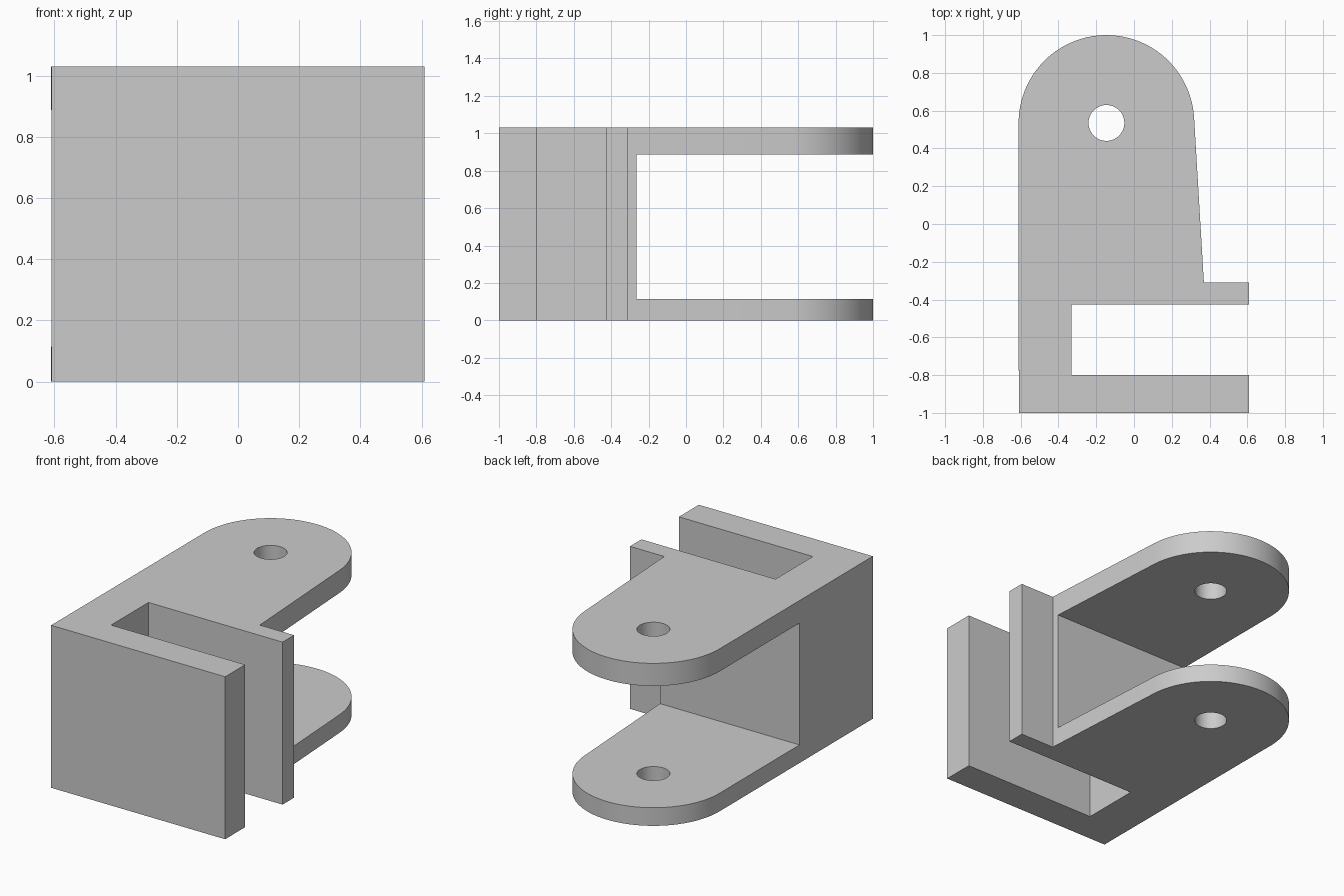
import bpy, bmesh, math

cube = bpy.data.objects.get("Cube")
if cube:
    bpy.data.objects.remove(cube, do_unlink=True)

HEIGHT = 1.03
EYE_X, EYE_Y, EYE_R = -0.146, 0.535, 0.465

grey = bpy.data.materials.new("plain grey")
grey.use_nodes = True
colour = (0.6, 0.6, 0.6, 1)
grey.diffuse_color = colour
grey.node_tree.nodes["Principled BSDF"].inputs["Base Color"].default_value = colour


def arc(cx, cy, r, start, end, steps):
    angles = [math.radians(start + (end - start) * i / steps) for i in range(steps + 1)]
    return [(cx + r * math.cos(a), cy + r * math.sin(a)) for a in angles]


def prism(name, outline, z0, z1):
    """Extrude a flat outline upwards from z0 to z1."""
    bm = bmesh.new()
    face = bm.faces.new([bm.verts.new((x, y, z0)) for x, y in outline])
    top = bmesh.ops.extrude_face_region(bm, geom=[face])["geom"]
    bmesh.ops.translate(bm, vec=(0, 0, z1 - z0),
                        verts=[v for v in top if isinstance(v, bmesh.types.BMVert)])
    bmesh.ops.recalc_face_normals(bm, faces=bm.faces)
    mesh = bpy.data.meshes.new(name)
    bm.to_mesh(mesh)
    bm.free()
    obj = bpy.data.objects.new(name, mesh)
    bpy.context.collection.objects.link(obj)
    mesh.materials.append(grey)
    return obj


# Bracket outline: slotted clamp at the front, rounded and tapered arm at the back
outline = [(-0.61, -1), (0.61, -1), (0.61, -0.8), (-0.33, -0.8),
           (-0.33, -0.425), (0.61, -0.425), (0.61, -0.31), (0.37, -0.31)]
outline += arc(EYE_X, EYE_Y, EYE_R, 3.3, 180, 48)
bracket = prism("hinge_bracket", outline, 0, HEIGHT)

# Cutters: the gap between the two arms and the pin hole through both
gap = prism("arm_gap_cutter", [(-1, -0.265), (1, -0.265), (1, 1.2), (-1, 1.2)], 0.115, 0.887)
hole = prism("pin_hole_cutter", arc(EYE_X, EYE_Y, 0.095, 0, 352.5, 47), -0.1, HEIGHT + 0.1)

bpy.context.view_layer.objects.active = bracket
bracket.select_set(True)
for cutter in (gap, hole):
    mod = bracket.modifiers.new(cutter.name, 'BOOLEAN')
    mod.operation = 'DIFFERENCE'
    mod.solver = 'EXACT'
    mod.object = cutter
    bpy.ops.object.modifier_apply(modifier=mod.name)
    bpy.data.objects.remove(cutter, do_unlink=True)

# Smooth rounded walls, keep crisp edges
bpy.ops.object.shade_smooth_by_angle(angle=math.radians(30))
